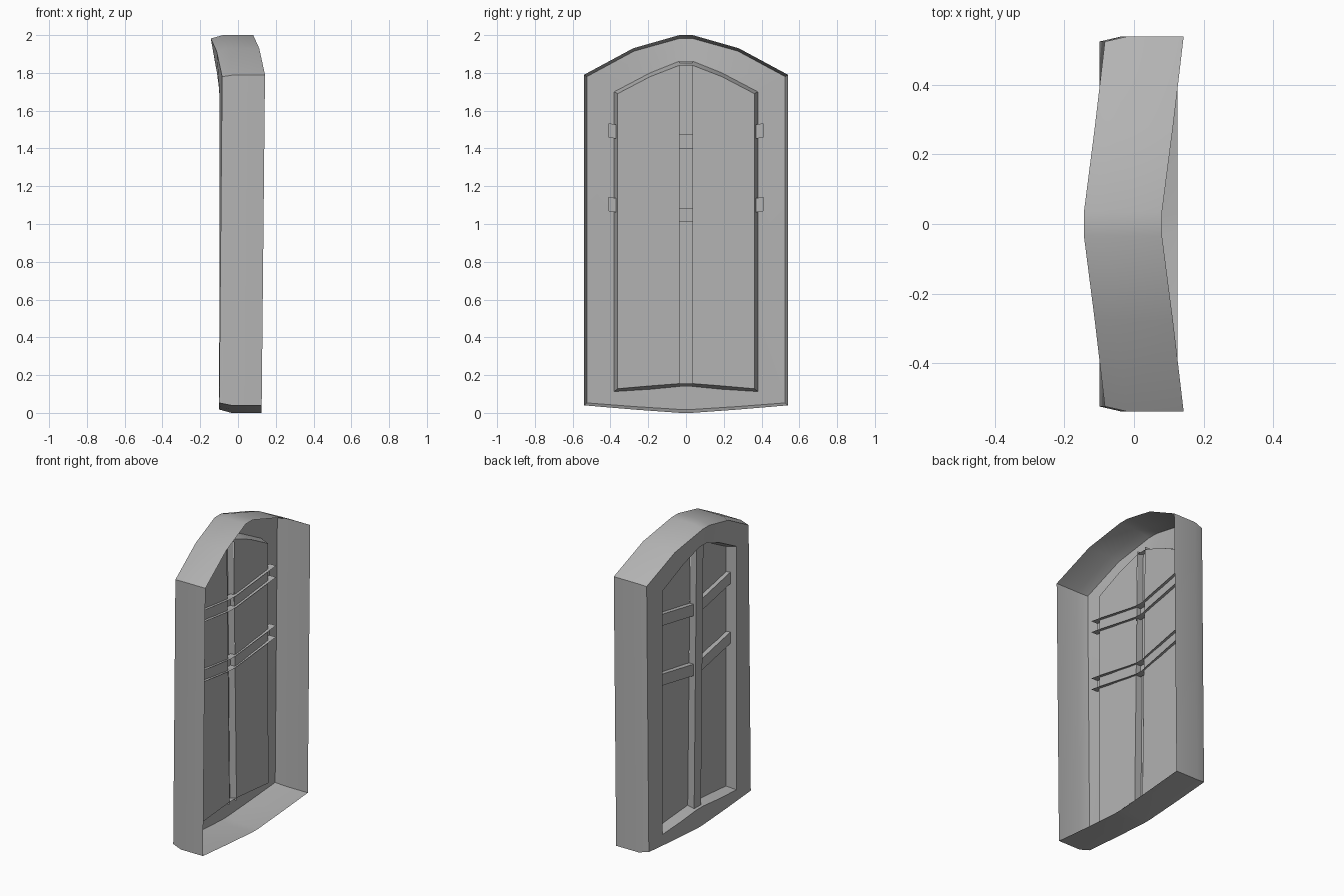
import bpy, bmesh

if "Cube" in bpy.data.objects:
    bpy.data.objects.remove(bpy.data.objects["Cube"])

# Mid grey used by every part
grey = bpy.data.materials.new("dark_grey")
grey.diffuse_color = (0.45, 0.45, 0.45, 1)
grey.use_nodes = True
grey.node_tree.nodes["Principled BSDF"].inputs["Base Color"].default_value = grey.diffuse_color


def bend(y, z, amount=1.0):
    # The shield is flat at the foot and bows towards -x along its upper centre
    return amount * z / 2 * (-0.045 + 0.065 * max(abs(y) - 0.03, 0) / 0.51)


def ring(bm, half, x, amount=1.0):
    # Mirror a half outline (bottom centre -> side -> top centre) into a closed loop
    pts = half + [(-y, z) for y, z in reversed(half)]
    return [bm.verts.new((x + bend(y, z, amount), y, z)) for y, z in pts]


def bridge(bm, a, b):
    n = len(a)
    for i in range(n):
        j = (i + 1) % n
        bm.faces.new((a[i], a[j], b[j], b[i]))


def finish(bm, name):
    bmesh.ops.recalc_face_normals(bm, faces=bm.faces)
    me = bpy.data.meshes.new(name)
    bm.to_mesh(me)
    bm.free()
    me.materials.append(grey)
    ob = bpy.data.objects.new(name, me)
    bpy.context.collection.objects.link(ob)
    bpy.ops.object.select_all(action='DESELECT')
    bpy.context.view_layer.objects.active = ob
    ob.select_set(True)
    bpy.ops.object.shade_smooth_by_angle(angle=0.5)
    return ob


outer = [(0.03, 0), (0.28, 0.018), (0.54, 0.04),
         (0.54, 1.79), (0.28, 1.93), (0.035, 2.0)]
face = [(0.03, 0.018), (0.28, 0.034), (0.525, 0.053),
        (0.525, 1.78), (0.275, 1.915), (0.035, 1.982)]
opening = [(0.035, 0.14), (0.19, 0.125), (0.38, 0.113),
           (0.38, 1.70), (0.19, 1.80), (0.04, 1.86)]
inner = [(0.035, 0.155), (0.19, 0.143), (0.362, 0.128),
         (0.362, 1.69), (0.19, 1.78), (0.035, 1.84)]

# Open-backed shell: rim, front border, recess wall and the two sunken panels
bm = bmesh.new()
rings = [ring(bm, outer, 0.125), ring(bm, outer, -0.035), ring(bm, face, -0.1),
         ring(bm, opening, -0.098, 0.6), ring(bm, inner, -0.035, 0.5)]
for a, b in zip(rings, rings[1:]):
    bridge(bm, a, b)
p = rings[-1]
for s in (p[:6], p[6:]):
    bm.faces.new((s[0], s[1], s[4], s[5]))
    bm.faces.new((s[1], s[2], s[3], s[4]))
finish(bm, "shield_shell")


def channel(name, sections):
    # Open-backed U section swept through a list of four-point sections
    bm = bmesh.new()
    rows = [[bm.verts.new(c) for c in s] for s in sections]
    for a, b in zip(rows, rows[1:]):
        for i in range(3):
            bm.faces.new((a[i], a[i + 1], b[i + 1], b[i]))
    return finish(bm, name)


# Upright centre rib
w = 0.035
rib = []
for z, front, back in ((0.138, -0.083, -0.035), (1.86, -0.101, -0.057)):
    rib.append([(back, -w, z), (front, -w, z), (front, w, z), (back, w, z)])
channel("centre_rib", rib)

# Two V-shaped cross bars
for k, z0 in enumerate((1.40, 1.01)):
    bar = []
    for y in (-0.41, -0.03, 0.03, 0.41):
        end = abs(y) > 0.1
        z = z0 + (0.058 if end else 0)
        front, back = (-0.06, -0.013) if end else (-0.08, -0.035)
        bar.append([(back, y, z), (front, y, z),
                    (front, y, z + 0.075), (back, y, z + 0.075)])
    channel("cross_bar_%d" % (k + 1), bar)
